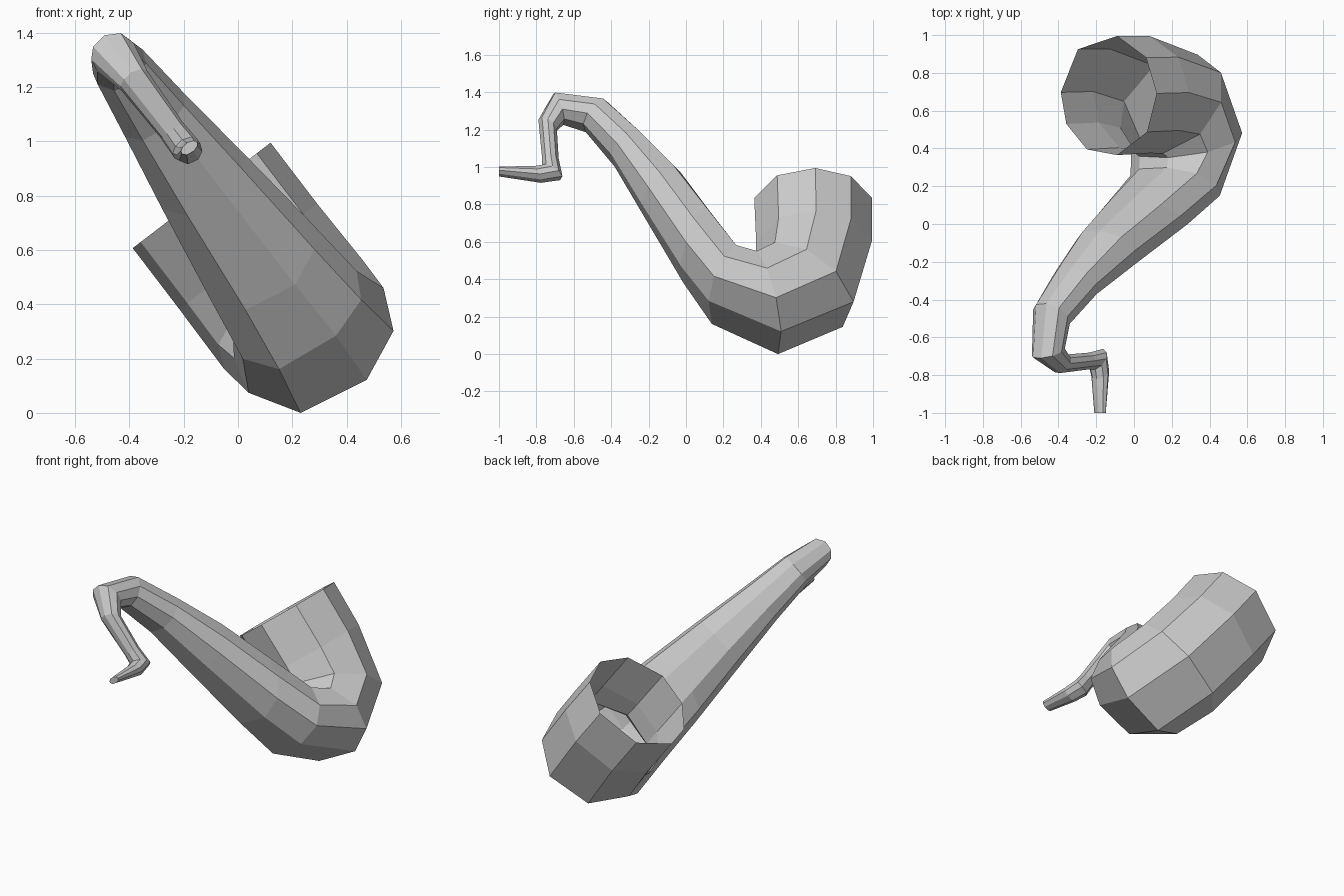
import bpy, bmesh
from math import sin, cos, radians, copysign
from mathutils import Vector

if "Cube" in bpy.data.objects:
    bpy.data.objects.remove(bpy.data.objects["Cube"])

# Tilted frame: bend plane is spanned by y and UP, SIDE points across it
SIDE = Vector((0.794, 0, 0.607))
UP = Vector((-0.607, 0, 0.794))
ANGLES = [10, 51, 88, 127, 170, 207, 242, 273, 320]

# Sections from bowl rim to mouthpiece:
# outer edge (y, up), inner edge (y, up), half width, roundness (1 = ellipse)
SECTIONS = [
    ((1.00, 0.713), (0.36, 0.713), 0.32, 1),
    ((1.00, 0.43), (0.37, 0.43), 0.32, 1),
    ((0.90, 0.01), (0.37, 0.32), 0.325, 1),
    ((0.51, -0.20), (0.35, 0.29), 0.315, 0.95),
    ((0.12, 0.00), (0.30, 0.31), 0.265, 0.85),
    ((-0.03, 0.24), (0.13, 0.61), 0.23, 0.9),
    ((-0.24, 0.66), (-0.03, 0.88), 0.18, 0.9),
    ((-0.40, 0.99), (-0.23, 1.13), 0.135, 0.9),
    ((-0.55, 1.20), (-0.42, 1.35), 0.105, 0.9),
    ((-0.65, 1.23), (-0.71, 1.40), 0.085, 0.9),
    ((-0.69, 1.17), (-0.79, 1.23), 0.06, 1),
    ((-0.68, 0.97), (-0.77, 0.97), 0.05, 1),
    ((-0.66, 0.85), (-0.77, 0.92), 0.055, 1),
    ((-0.77, 0.825), (-0.82, 0.91), 0.05, 1),
    ((-1.00, 0.86), (-1.00, 0.90), 0.036, 1),
]


def add_ring(bm, outer, inner, width, roundness):
    """One closed section of the tube."""
    a, b = Vector(outer), Vector(inner)
    mid, half = (a + b) / 2, (a - b) / 2
    ring = []
    for deg in ANGLES:
        c, s = (copysign(abs(f(radians(deg))) ** roundness, f(radians(deg)))
                for f in (cos, sin))
        p = mid + half * c
        across = 0.405 - 0.042 * mid.x + width * s
        co = SIDE * across + UP * p.y
        co.y = p.x
        ring.append(bm.verts.new(co))
    return ring


# Hollow bowl, curved shank and bent stem in one loft, open at the rim
bm = bmesh.new()
rings = [add_ring(bm, *s) for s in SECTIONS]
n = len(ANGLES)
for r0, r1 in zip(rings, rings[1:]):
    for i in range(n):
        j = (i + 1) % n
        bm.faces.new((r0[i], r0[j], r1[j], r1[i]))
bm.faces.new(rings[-1])
bmesh.ops.recalc_face_normals(bm, faces=bm.faces[:])
# Outward normals: the mouthpiece cap must face the front
bm.faces.ensure_lookup_table()
if bm.faces[-1].normal.y > 0:
    bmesh.ops.reverse_faces(bm, faces=bm.faces[:])

# Stand on the ground
low = min(v.co.z for v in bm.verts)
bmesh.ops.translate(bm, verts=bm.verts[:], vec=(0, 0, -low))

mesh = bpy.data.meshes.new("curved_pipe")
bm.to_mesh(mesh)
bm.free()
bpy.context.collection.objects.link(bpy.data.objects.new("curved_pipe", mesh))
